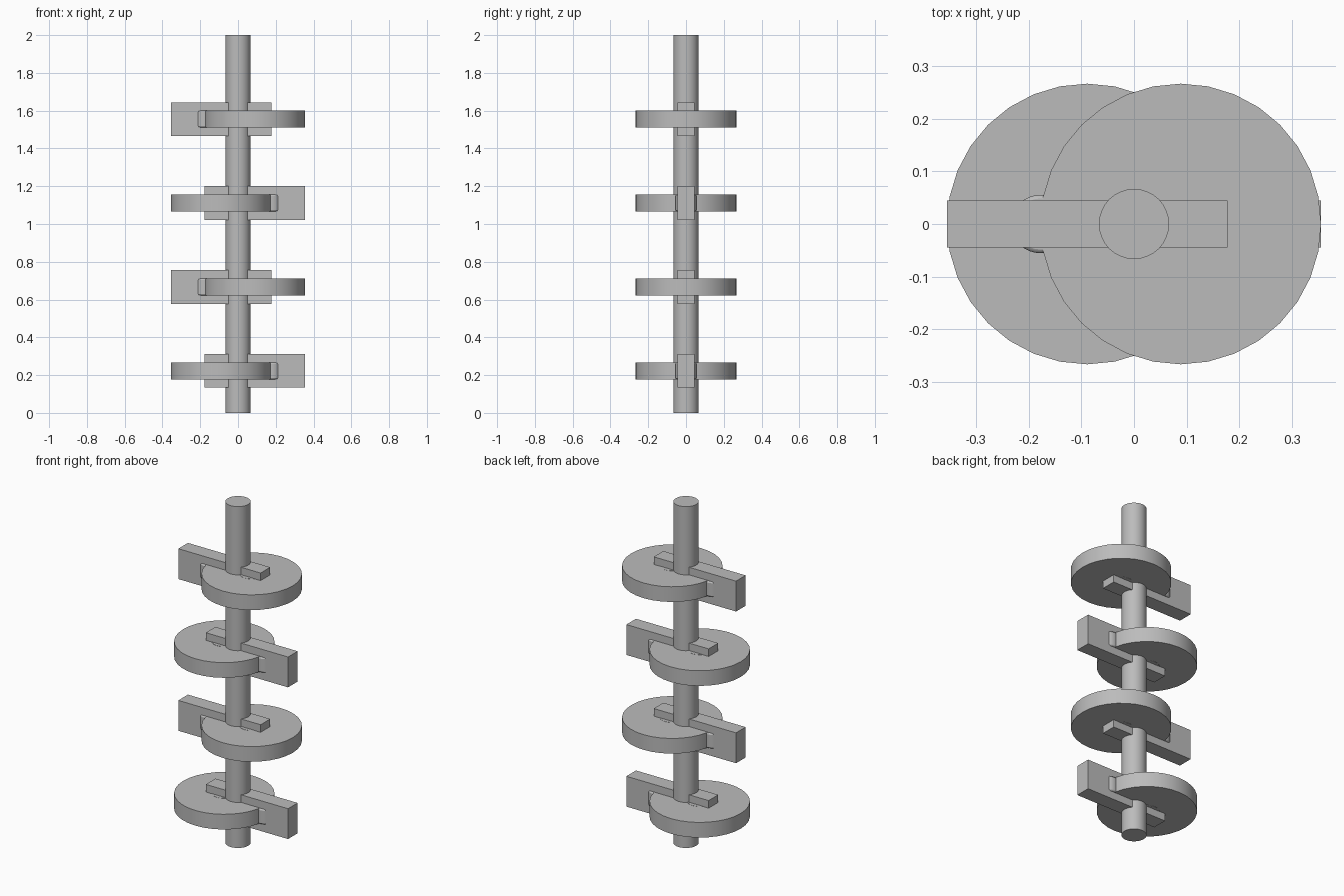
import bpy, math

cube = bpy.data.objects.get("Cube")
if cube:
    bpy.data.objects.remove(cube, do_unlink=True)

steel = bpy.data.materials.new("grey_steel")
steel.use_nodes = True
GREY = (0.5, 0.5, 0.5, 1)
steel.diffuse_color = GREY
steel.node_tree.nodes["Principled BSDF"].inputs["Base Color"].default_value = GREY


def finish(name):
    ob = bpy.context.object
    ob.name = name
    ob.data.materials.append(steel)
    return ob


def cylinder(name, radius, height, x, z):
    bpy.ops.mesh.primitive_cylinder_add(vertices=32, radius=radius, depth=height, location=(x, 0, z))
    ob = finish(name)
    bpy.ops.object.shade_smooth_by_angle(angle=math.radians(30))
    return ob


def box(name, size, x, z):
    bpy.ops.mesh.primitive_cube_add(size=1, location=(x, 0, z))
    ob = finish(name)
    ob.scale = size
    bpy.ops.object.transform_apply(location=False, rotation=False, scale=True)
    return ob


# Main shaft
cylinder("shaft", 0.0667, 2.0, 0, 1.0)

# Four crank stations, alternating sides
for i in range(4):
    z = 0.2222 + i * 0.4444
    side = -1 if i % 2 == 0 else 1
    n = i + 1
    # Offset round disc and its flush pin
    cylinder(f"disc_{n}", 0.2667, 0.0889, side * 0.0889, z)
    cylinder(f"crank_pin_{n}", 0.0667, 0.0909, side * 0.0889, z)
    # Flat web with the long end opposite the disc
    box(f"web_{n}", (0.5333, 0.0889, 0.1778), -side * 0.0889, z)
    # Small rounded boss where the web leaves the disc
    boss = cylinder(f"boss_{n}", 0.0555, 0.0885, -side * 0.1778, z)
    bevel = boss.modifiers.new("soft_edge", "BEVEL")
    bevel.width = 0.007
    bevel.segments = 2
    bevel.limit_method = "ANGLE"
